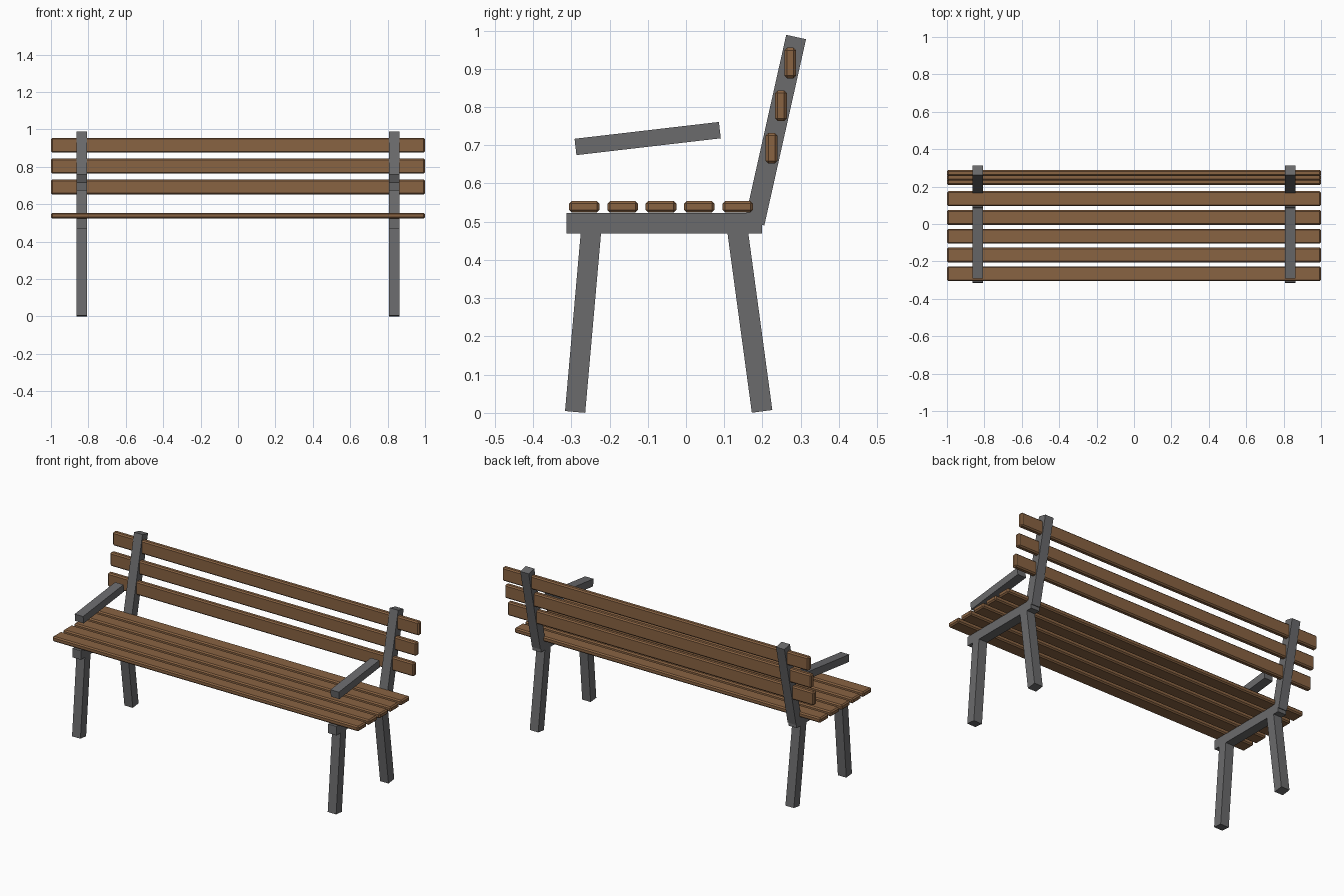
import bpy
import math
from mathutils import Vector

if "Cube" in bpy.data.objects:
    bpy.data.objects.remove(bpy.data.objects["Cube"], do_unlink=True)


def make_material(name, color):
    mat = bpy.data.materials.new(name)
    mat.use_nodes = True
    mat.diffuse_color = color
    mat.node_tree.nodes["Principled BSDF"].inputs["Base Color"].default_value = color
    return mat


metal = make_material("grey metal", (0.145, 0.145, 0.15, 1))
wood = make_material("brown wood", (0.25, 0.125, 0.055, 1))


def box(name, center, size, mat, tilt=0.0, bevel=0.0):
    bpy.ops.mesh.primitive_cube_add(size=1, location=center)
    obj = bpy.context.object
    obj.name = name
    obj.scale = size
    bpy.ops.object.transform_apply(location=False, rotation=False, scale=True)
    obj.rotation_euler.x = tilt
    obj.data.materials.append(mat)
    if bevel:
        mod = obj.modifiers.new("bevel", 'BEVEL')
        mod.width = bevel
        mod.segments = 1
    return obj


def bar(name, x, start, end, thickness):
    """Square bar between two (y, z) points."""
    a, b = Vector(start), Vector(end)
    mid, d = (a + b) / 2, b - a
    box(name, (x, mid.x, mid.y), (BAR_WIDTH, d.length, thickness), metal,
        math.atan2(d.y, d.x))


BAR_WIDTH = 0.055

# Metal frame at each end
for side, x in (("right", -0.835), ("left", 0.835)):
    bar(side + "_front_leg", x, (-0.29, 0.0025), (-0.247, 0.49), 0.053)
    bar(side + "_rear_leg", x, (0.199, 0.004), (0.133, 0.49), 0.054)
    bar(side + "_seat_rail", x, (-0.313, 0.496), (0.199, 0.496), 0.053)
    bar(side + "_back_post", x, (0.179, 0.496), (0.288, 0.983), 0.053)
    bar(side + "_armrest", x, (-0.289, 0.6955), (0.0885, 0.7395), 0.043)

# Wooden seat slats
for i in range(5):
    box(f"seat_slat_{i + 1}", (0, -0.266 + 0.1003 * i, 0.539),
        (2, 0.08, 0.03), wood, bevel=0.007)

# Wooden backrest slats
for i in range(3):
    box(f"back_slat_{i + 1}", (0, 0.224 + 0.0243 * i, 0.692 + 0.1115 * i),
        (2, 0.031, 0.08), wood, bevel=0.007)
